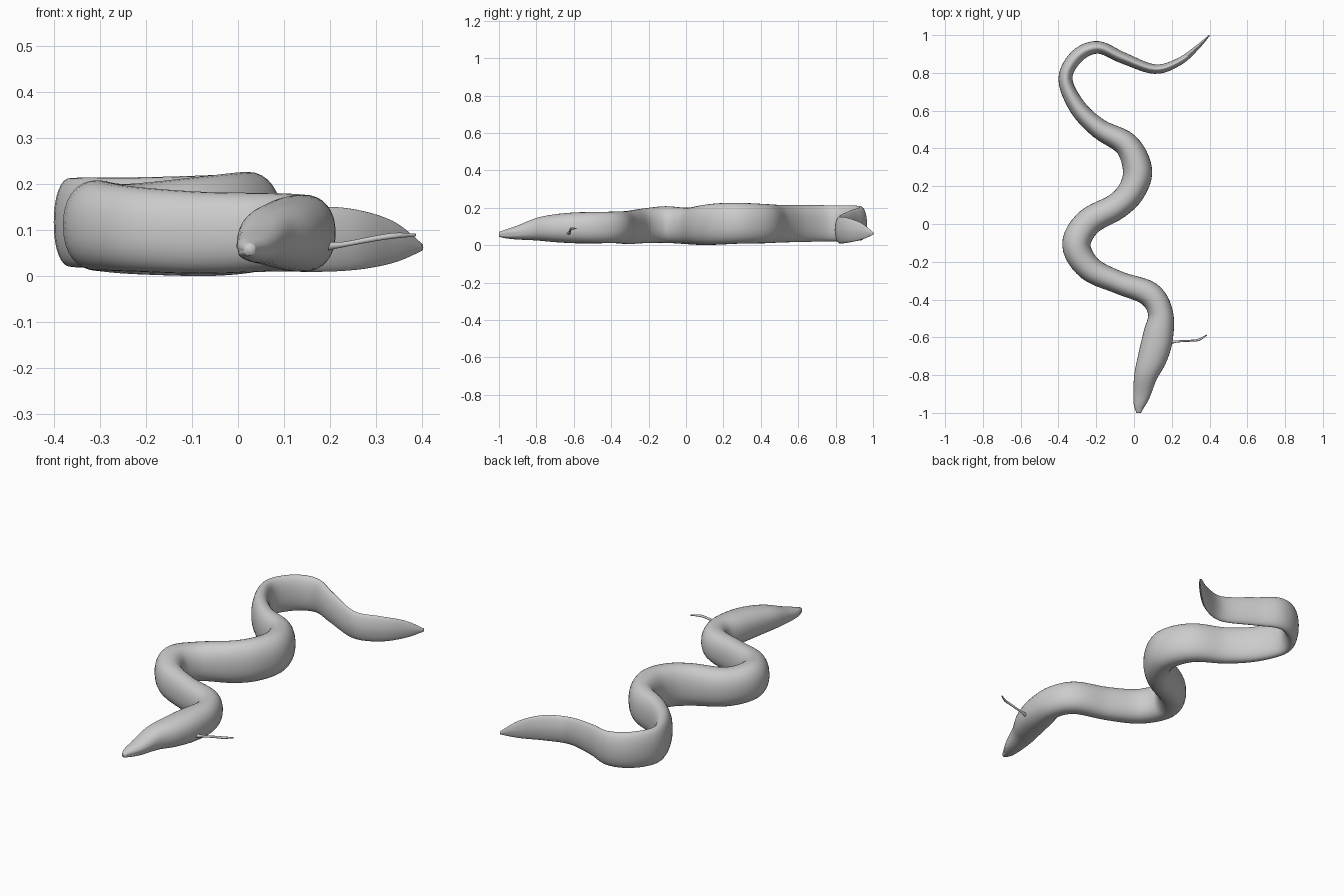
import bpy
import bmesh
import math
from mathutils import Vector

default_cube = bpy.data.objects.get("Cube")
if default_cube:
    bpy.data.objects.remove(default_cube, do_unlink=True)

RING_SIDES = 32
STEPS_PER_SPAN = 6

skin = bpy.data.materials.new("grey skin")
skin.use_nodes = True
skin_colour = (0.6, 0.6, 0.6, 1)
skin.diffuse_color = skin_colour
skin.node_tree.nodes["Principled BSDF"].inputs["Base Color"].default_value = skin_colour

# Spine from snout to tail tip: x, y, half width, underside height, back height
spine = [
    (.025, -1, .012, .045, .07),
    (.028, -.96, .03, .036, .085),
    (.042, -.9, .046, .03, .105),
    (.063, -.8, .062, .025, .145),
    (.1, -.7, .078, .016, .165),
    (.128, -.59, .08, .01, .175),
    (.14, -.47, .066, .01, .177),
    (.08, -.37, .066, .01, .18),
    (-.08, -.31, .06, .005, .183),
    (-.235, -.235, .067, .01, .195),
    (-.305, -.11, .075, .012, .208),
    (-.24, .01, .073, .005, .2),
    (-.09, .095, .07, 0, .215),
    (-.01, .18, .073, .003, .224),
    (.018, .29, .077, .008, .226),
    (-.04, .42, .066, .01, .22),
    (-.185, .505, .053, .014, .215),
    (-.3, .62, .045, .017, .214),
    (-.363, .77, .037, .02, .213),
    (-.3, .89, .037, .022, .212),
    (-.19, .935, .033, .025, .205),
    (-.06, .88, .03, .022, .185),
    (.11, .82, .025, .01, .155),
    (.24, .86, .02, .012, .147),
    (.335, .935, .012, .028, .12),
    (.4, 1, .003, .055, .07),
]


def smooth_path(rows):
    """Resample rows of numbers with a Catmull-Rom spline."""
    result = []
    for i in range(len(rows) - 1):
        a, b = rows[max(i - 1, 0)], rows[i]
        c, d = rows[i + 1], rows[min(i + 2, len(rows) - 1)]
        for step in range(STEPS_PER_SPAN):
            t = step / STEPS_PER_SPAN
            result.append([
                q + t / 2 * (r - p + t * (2 * p - 5 * q + 4 * r - s + t * (3 * (q - r) + s - p)))
                for p, q, r, s in zip(a, b, c, d)])
    result.append(list(rows[-1]))
    return result


def finish(bm, name):
    bmesh.ops.recalc_face_normals(bm, faces=bm.faces)
    mesh = bpy.data.meshes.new(name)
    bm.to_mesh(mesh)
    bm.free()
    mesh.materials.append(skin)
    mesh.shade_smooth()
    obj = bpy.data.objects.new(name, mesh)
    bpy.context.collection.objects.link(obj)
    return obj


def sweep(name, rows, shape):
    """Skin upright rings along a path; shape gives (across, up) for each angle."""
    path = smooth_path(rows)
    bm = bmesh.new()
    rings = []
    for i, (x, y, half_width, low, high) in enumerate(path):
        before, after = path[max(i - 1, 0)], path[min(i + 1, len(path) - 1)]
        along = Vector((after[0] - before[0], after[1] - before[1], 0)).normalized()
        side = Vector((-along.y, along.x, 0))
        centre = Vector((x, y, (low + high) / 2))
        ring = []
        for k in range(RING_SIDES):
            across, up = shape(math.tau * k / RING_SIDES, i / (len(path) - 1))
            ring.append(bm.verts.new(
                centre + side * across * half_width + Vector((0, 0, up * (high - low) / 2))))
        rings.append(ring)
    for first, second in zip(rings, rings[1:]):
        for k in range(RING_SIDES):
            n = (k + 1) % RING_SIDES
            bm.faces.new((first[k], first[n], second[n], second[k]))
    bm.faces.new(rings[0])
    bm.faces.new(rings[-1])
    return finish(bm, name)


def body_shape(angle, t):
    # Full oval trunk, thinning to a keeled blade at the tail
    power = 0.9 if t < 0.7 else 0.9 + (t - 0.7) * 1.2
    c, s = math.cos(angle), math.sin(angle)
    across = math.copysign(abs(c) ** power, c)
    up = math.copysign(abs(s) ** power, s)
    # Mouth crease along both sides of the head
    if t < 0.12:
        across *= 1 - 0.16 * math.exp(-((up + 0.2) / 0.12) ** 2) * (1 - t / 0.12)
    return across, up


def round_shape(angle, t):
    return math.cos(angle), math.sin(angle)


def ball(name, place, radius):
    bm = bmesh.new()
    bmesh.ops.create_uvsphere(bm, u_segments=16, v_segments=10, radius=radius)
    bmesh.ops.translate(bm, verts=bm.verts, vec=place)
    return finish(bm, name)


sweep("eel_body", spine, body_shape)

# Thin stalk trailing from the left side of the neck
sweep("left_fin_stalk", [
    (.18, -.63, .012, .052, .076),
    (.225, -.622, .006, .062, .074),
    (.3, -.618, .005, .076, .088),
    (.345, -.612, .006, .082, .094),
    (.385, -.588, .003, .086, .092),
], round_shape)

# Low eye bumps on the snout
for label, x in (("left", .078), ("right", .012)):
    ball(label + "_eye", (x, -.895, .087), .009)
